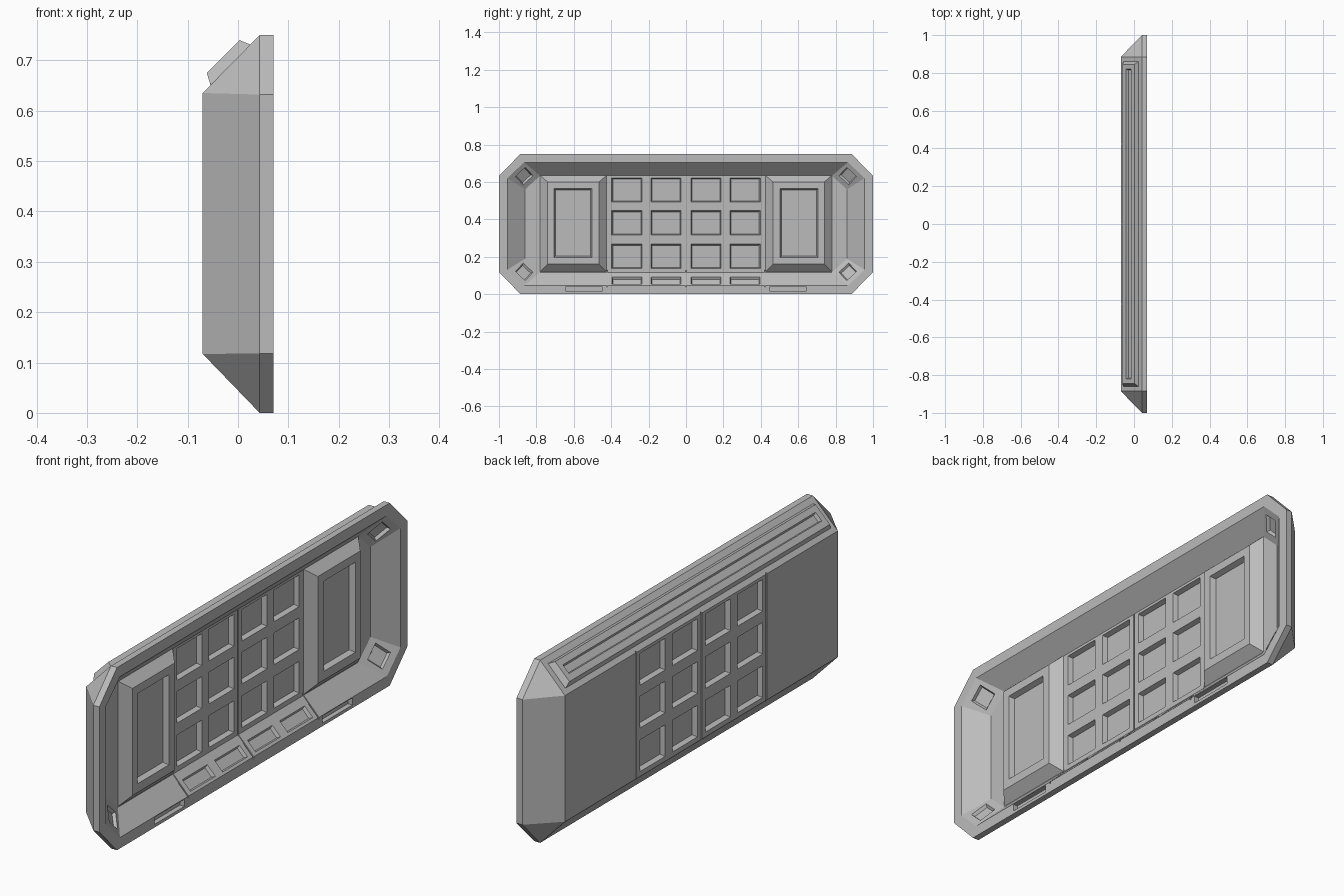
import bpy, bmesh
from mathutils import Vector as V

if "Cube" in bpy.data.objects:
    bpy.data.objects.remove(bpy.data.objects["Cube"])

grey = bpy.data.materials.new("neutral_grey")
grey.diffuse_color = (0.5, 0.5, 0.5, 1)
grey.use_nodes = True
grey.node_tree.nodes["Principled BSDF"].inputs["Base Color"].default_value = grey.diffuse_color
X, Y, Z = V((1, 0, 0)), V((0, 1, 0)), V((0, 0, 1))
MID = 0.375  # mid height of the octagonal frame


def hull(name, points):
    """Convex solid through the given points."""
    bm = bmesh.new()
    for p in points:
        bm.verts.new(p)
    res = bmesh.ops.convex_hull(bm, input=bm.verts)
    junk = {g for g in res["geom_interior"] + res["geom_unused"] if isinstance(g, bmesh.types.BMVert)}
    bmesh.ops.delete(bm, geom=list(junk), context='VERTS')
    bmesh.ops.dissolve_limit(bm, angle_limit=0.01, verts=bm.verts, edges=bm.edges)
    bmesh.ops.recalc_face_normals(bm, faces=bm.faces)
    me = bpy.data.meshes.new(name)
    bm.to_mesh(me)
    bm.free()
    me.materials.append(grey)
    ob = bpy.data.objects.new(name, me)
    bpy.context.collection.objects.link(ob)
    return ob


def cut(ob, cutters):
    """Subtract cutters and remove them."""
    for c in cutters:
        m = ob.modifiers.new("cut", 'BOOLEAN')
        m.operation, m.solver, m.object = 'DIFFERENCE', 'EXACT', c
    bpy.context.view_layer.update()
    me = bpy.data.meshes.new_from_object(ob.evaluated_get(bpy.context.evaluated_depsgraph_get()))
    ob.modifiers.clear()
    ob.data = me
    for c in cutters:
        bpy.data.objects.remove(c)


def recess(c, u, v, n, hu, hv, depth, taper=0.006):
    """Tapered pocket cutter centred at c on a face with normal n."""
    c, u, v, n = V(c), u.normalized(), v.normalized(), n.normalized()
    pts = []
    for h, t in ((0.006, 0), (0, 0), (-depth, taper)):
        pts += [c + n * h + u * (a * (hu - t)) + v * (b * (hv - t)) for a in (-1, 1) for b in (-1, 1)]
    return hull("cutter", pts)


def octagon(x, y1, z1, y2, z2):
    """Ring with side corners (y1, z1) and top corners (y2, z2)."""
    return [(x, s * y, MID + t * (z - MID)) for s in (-1, 1) for t in (-1, 1)
            for y, z in ((y1, z1), (y2, z2))]


def box(x0, x1, y0, y1, z0, z1):
    return hull("cutter", [(x, y, z) for x in (x0, x1) for y in (y0, y1) for z in (z0, z1)])


# Outer shell: octagonal rim tapering to a rectangular back
rim = (1.0, 0.632, 0.885, 0.75)
shell = hull("gate_shell", octagon(0.07, *rim) + octagon(0.043, *rim)
             + [(-0.07, s * 0.885, z) for s in (-1, 1) for z in (0.117, 0.635)])

# Sloped cavity
cavity = hull("cutter", octagon(0.07, 0.955, 0.62, 0.866, 0.705) + octagon(0.0, 0.86, 0.56, 0.78, 0.633)
              + octagon(0.09, 0.955, 0.62, 0.866, 0.705))
cut(shell, [cavity])

cutters = []
slope_n, slope_v = V((0.075, 0, 0.07)), V((-0.07, 0, 0.075))
for y in (-0.316, -0.107, 0.107, 0.316):
    # Door pockets, front and back
    for z in (0.202, 0.381, 0.557):
        for x, n in ((0, X), (-0.07, -X)):
            cutters.append(recess((x, y, z), Y, Z, n, 0.081, 0.065, 0.02))
    # Pockets on the sill
    cutters.append(recess((0.044, y, 0.073), Y, slope_v, slope_n, 0.081, 0.027, 0.014))
# Door seams: floor, sill and back
for y in (-0.423, 0, 0.423):
    a, b = y - 0.003, y + 0.003
    cutters.append(box(-0.08, -0.066, a, b, 0.11, 0.64))
    cutters.append(recess((0.035, y, 0.0825), Y, slope_v, slope_n, 0.003, 0.06, 0.005, 0))
    if y == 0:
        cutters.append(box(-0.005, 0.01, a, b, 0.12, 0.633))
for s in (-1, 1):
    # Slots in the lower rim
    cutters.append(box(0.05, 0.08, s * 0.545 - 0.097, s * 0.545 + 0.097, 0.013, 0.042))
    # Corner lamp pockets
    for t in (-1, 1):
        along = V((0, -s * 0.08, t * 0.075))
        rise = V((0.07, s * 0.0905, t * 0.067))
        n = along.cross(rise)
        if n.x < 0:
            n.negate()
        rise = n.cross(along)
        c = (0.035, s * 0.865, MID + t * 0.256)
        cutters.append(recess(c, along, rise, n, 0.036, 0.036, 0.012))
cut(shell, cutters)

# Raised side panels with a recessed window
for s, side in ((-1, "left"), (1, "right")):
    pts = [(x, s * y, z) for x, ys, zs in ((-0.01, (0.425, 0.78), (0.12, 0.635)),
                                          (0.0, (0.425, 0.78), (0.12, 0.635)),
                                          (0.038, (0.465, 0.74), (0.16, 0.6)))
           for y in ys for z in zs]
    panel = hull(side + "_side_panel", pts)
    cut(panel, [recess((0.038, s * 0.605, 0.381), Y, Z, X, 0.102, 0.185, 0.022, 0.008)])

# Raised strip on the top slope with a long slot
profile = [((-0.045, 0.645), 0.86), ((0.03, 0.72), 0.86), ((0.025, 0.731), 0.86),
           ((0.003, 0.74), 0.845), ((-0.062, 0.675), 0.845), ((-0.055, 0.652), 0.86)]
strip = hull("top_strip", [(x, s * y, z) for (x, z), y in profile for s in (-1, 1)])
up, across = V((-1, 0, 1)), V((1, 0, 1))
cut(strip, [recess((-0.029, 0, 0.708), Y, across, up, 0.82, 0.02, 0.014, 0.005)])
